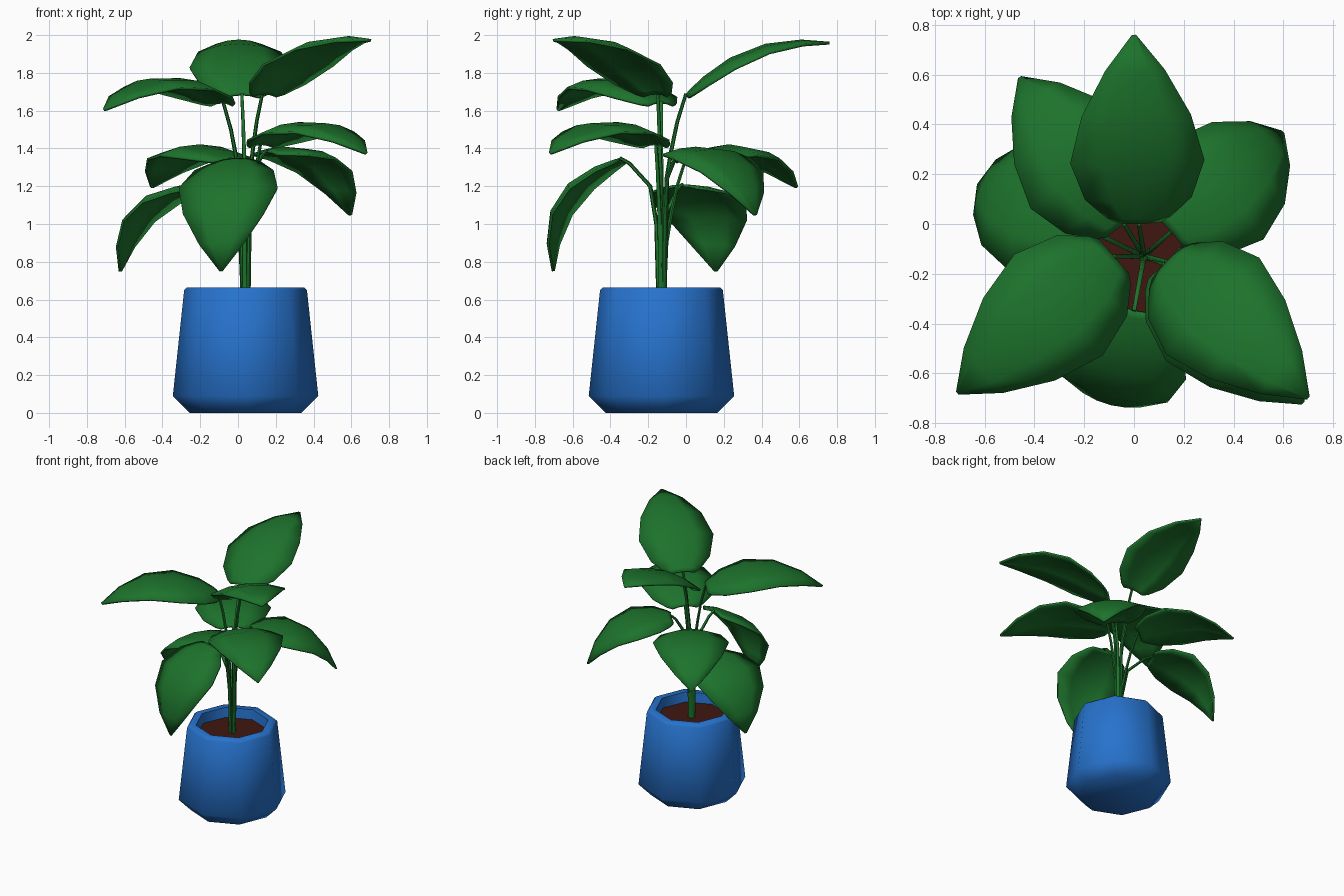
import bpy, bmesh, math
from mathutils import Vector

if "Cube" in bpy.data.objects:
    bpy.data.objects.remove(bpy.data.objects["Cube"])

CX, CY = 0.04, -0.13   # pot axis


def material(name, rgb):
    m = bpy.data.materials.new(name)
    m.diffuse_color = (*rgb, 1)
    m.use_nodes = True
    m.node_tree.nodes["Principled BSDF"].inputs["Base Color"].default_value = m.diffuse_color
    return m


GREEN = material("leaf_green", (0.012, 0.17, 0.025))
BLUE = material("pot_blue", (0.02, 0.17, 0.61))
BROWN = material("soil_brown", (0.05, 0.008, 0.005))


def finish(name, bm, mat, angle=60):
    bmesh.ops.recalc_face_normals(bm, faces=bm.faces)
    me = bpy.data.meshes.new(name)
    bm.to_mesh(me)
    bm.free()
    ob = bpy.data.objects.new(name, me)
    bpy.context.collection.objects.link(ob)
    me.materials.append(mat)
    bpy.ops.object.select_all(action='DESELECT')
    ob.select_set(True)
    bpy.context.view_layer.objects.active = ob
    bpy.ops.object.shade_smooth_by_angle(angle=math.radians(angle))
    return ob


def loft(bm, rings, closed=True, caps=True):
    rows = [[bm.verts.new(p) for p in r] for r in rings]
    n = len(rows[0])
    for a, b in zip(rows, rows[1:]):
        for i in range(n if closed else n - 1):
            j = (i + 1) % n
            bm.faces.new((a[i], a[j], b[j], b[i]))
    if caps:
        bm.faces.new(rows[0])
        bm.faces.new(rows[-1])


def lathe(name, profile, mat, sides=8):
    bm = bmesh.new()
    loft(bm, [[(CX + r * math.cos(k * math.tau / sides),
                CY + r * math.sin(k * math.tau / sides), z) for k in range(sides)]
              for r, z in profile])
    return finish(name, bm, mat)


# Octagonal pot with hollow rim, and soil inside
lathe("pot", [(0.295, 0), (0.385, 0.09), (0.325, 0.65), (0.31, 0.665),
              (0.26, 0.665), (0.25, 0.55)], BLUE)
lathe("soil", [(0.252, 0.56), (0.252, 0.59)], BROWN)

WIDTHS = [(0, 0.09), (0.03, 0.13), (0.14, 0.215), (0.35, 0.27),
          (0.6, 0.22), (0.83, 0.12), (1, 0.008)]


def leaf(name, base, tip, sag):
    """Arched, slightly cupped blade between base and tip."""
    base, tip = Vector(base), Vector(tip)
    chord = tip - base
    side = chord.cross(Vector((0, 0, 1))).normalized()
    up = side.cross(chord).normalized()
    rows = []
    for t, w in WIDTHS:
        mid = base + chord * t + up * (sag * 4 * t * (1 - t))
        rows.append([mid + side * (w * u) - up * (0.055 * u * u * w / 0.27)
                     for u in (-1, -0.5, 0, 0.5, 1)])
    bm = bmesh.new()
    loft(bm, rows, closed=False, caps=False)
    ob = finish(name, bm, GREEN)
    if sum(p.normal.dot(up) for p in ob.data.polygons) < 0:
        ob.data.flip_normals()
    mod = ob.modifiers.new("thickness", 'SOLIDIFY')
    mod.thickness = 0.014
    mod.offset = -1


def stem(name, base, droop):
    """Thin stalk rising from the soil and bending out to the leaf base."""
    base = Vector(base)
    out = Vector((base.x - CX, base.y - CY, 0))
    root = Vector((CX, CY, 0)) + out.normalized() * 0.014
    out = Vector((base.x - root.x, base.y - root.y, 0))
    bends = ([(-0.35, 0.06), (-0.15, 0.22), (-0.03, 0.75), (0, 1)] if droop
             else [(-0.45, 0.12), (-0.3, 0.33), (-0.15, 0.6), (0, 1)])
    path = [root + Vector((0, 0, 0.58))]
    path += [root + out * f + Vector((0, 0, base.z + dz)) for dz, f in bends]
    rings = []
    for i, p in enumerate(path):
        d = path[min(i + 1, len(path) - 1)] - path[max(i - 1, 0)]
        a = d.cross(Vector((out.y, -out.x, 0))).normalized()
        b = d.cross(a).normalized()
        r = 0.013 - 0.001 * i
        rings.append([p + r * (a * math.cos(k * math.tau / 6) + b * math.sin(k * math.tau / 6))
                      for k in range(6)])
    bm = bmesh.new()
    loft(bm, rings)
    finish(name, bm, GREEN)


# Leaves: base, tip, arch height
LEAVES = {
    "top_back": ((0.02, 0.0, 1.69), (0.0, 0.76, 1.965), 0.11),
    "top_left": ((-0.08, -0.13, 1.65), (-0.71, -0.68, 1.61), 0.15),
    "top_right": ((0.13, -0.15, 1.695), (0.70, -0.70, 1.98), 0.12),
    "middle_right": ((0.12, -0.16, 1.43), (0.68, -0.72, 1.38), 0.14),
    "middle_back_left": ((-0.04, 0.0, 1.35), (-0.46, 0.59, 1.20), 0.14),
    "low_back_right": ((0.15, -0.03, 1.39), (0.60, 0.37, 1.05), 0.16),
    "low_front": ((0.0, -0.35, 1.35), (-0.09, -0.71, 0.75), 0.17),
    "low_left": ((-0.19, -0.02, 1.21), (-0.63, 0.16, 0.75), 0.17),
}
for key, (base, tip, sag) in LEAVES.items():
    leaf(key + "_leaf", base, tip, sag)
    stem(key + "_stem", base, base[2] - tip[2] > 0.3)
